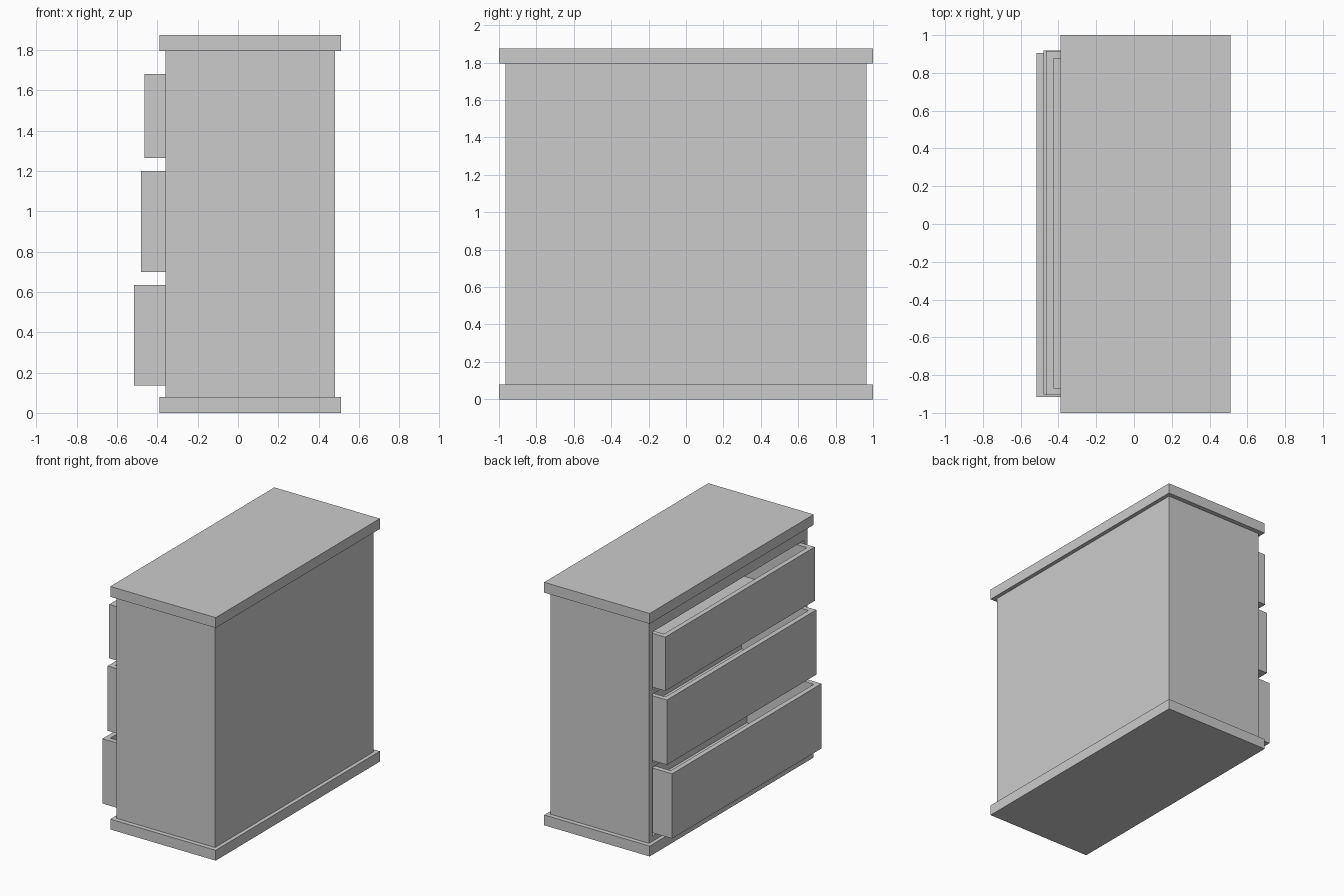
import bpy, bmesh

if "Cube" in bpy.data.objects:
    bpy.data.objects.remove(bpy.data.objects["Cube"])


def box(name, x, y, z):
    """Box spanning the (min, max) range on each axis."""
    bm = bmesh.new()
    bmesh.ops.create_cube(bm, size=1)
    for v in bm.verts:
        for i, (lo, hi) in enumerate((x, y, z)):
            v.co[i] = hi if v.co[i] > 0 else lo
    return finish(name, bm)


def finish(name, bm):
    mesh = bpy.data.meshes.new(name)
    bm.to_mesh(mesh)
    bm.free()
    obj = bpy.data.objects.new(name, mesh)
    bpy.context.collection.objects.link(obj)
    return obj


def open_box(name, x, y, z, wall):
    """Box whose top is hollowed out into a tray."""
    obj = box(name, x, y, z)
    bm = bmesh.new()
    bm.from_mesh(obj.data)
    bm.normal_update()
    top = max(bm.faces, key=lambda f: f.calc_center_median().z)
    bmesh.ops.inset_region(bm, faces=[top], thickness=wall)
    inner = bmesh.ops.extrude_discrete_faces(bm, faces=[top])["faces"][0]
    for v in inner.verts:
        v.co.z = z[0] + 0.05
    bmesh.ops.recalc_face_normals(bm, faces=bm.faces)
    bm.to_mesh(obj.data)
    bm.free()


# Base and top slabs
for name, z in (("base_slab", (0, 0.08)), ("top_slab", (1.795, 1.875))):
    box(name, (-0.39, 0.51), (-1, 1), z)

# Carcass, with one compartment cut for each drawer
carcass = box("carcass", (-0.36, 0.48), (-0.965, 0.965), (0.08, 1.795))

# Drawers: name, front x, sideways shift, height range
drawers = [
    ("bottom_drawer", -0.515, -0.006, (0.135, 0.635)),
    ("middle_drawer", -0.48, 0.008, (0.70, 1.20)),
    ("top_drawer", -0.465, 0.005, (1.265, 1.68)),
]
for name, front, shift, z in drawers:
    open_box(name, (front, front + 0.65), (shift - 0.911, shift + 0.911), z, 0.055)
    cutter = box(name + "_cutter", (-0.6, 0.43), (-0.925, 0.925),
                 (z[0] - 0.015, z[1] + 0.015))
    cutter.hide_render = True
    cutter.hide_set(True)
    cut = carcass.modifiers.new(name + "_opening", "BOOLEAN")
    cut.operation = "DIFFERENCE"
    cut.solver = "EXACT"
    cut.object = cutter
